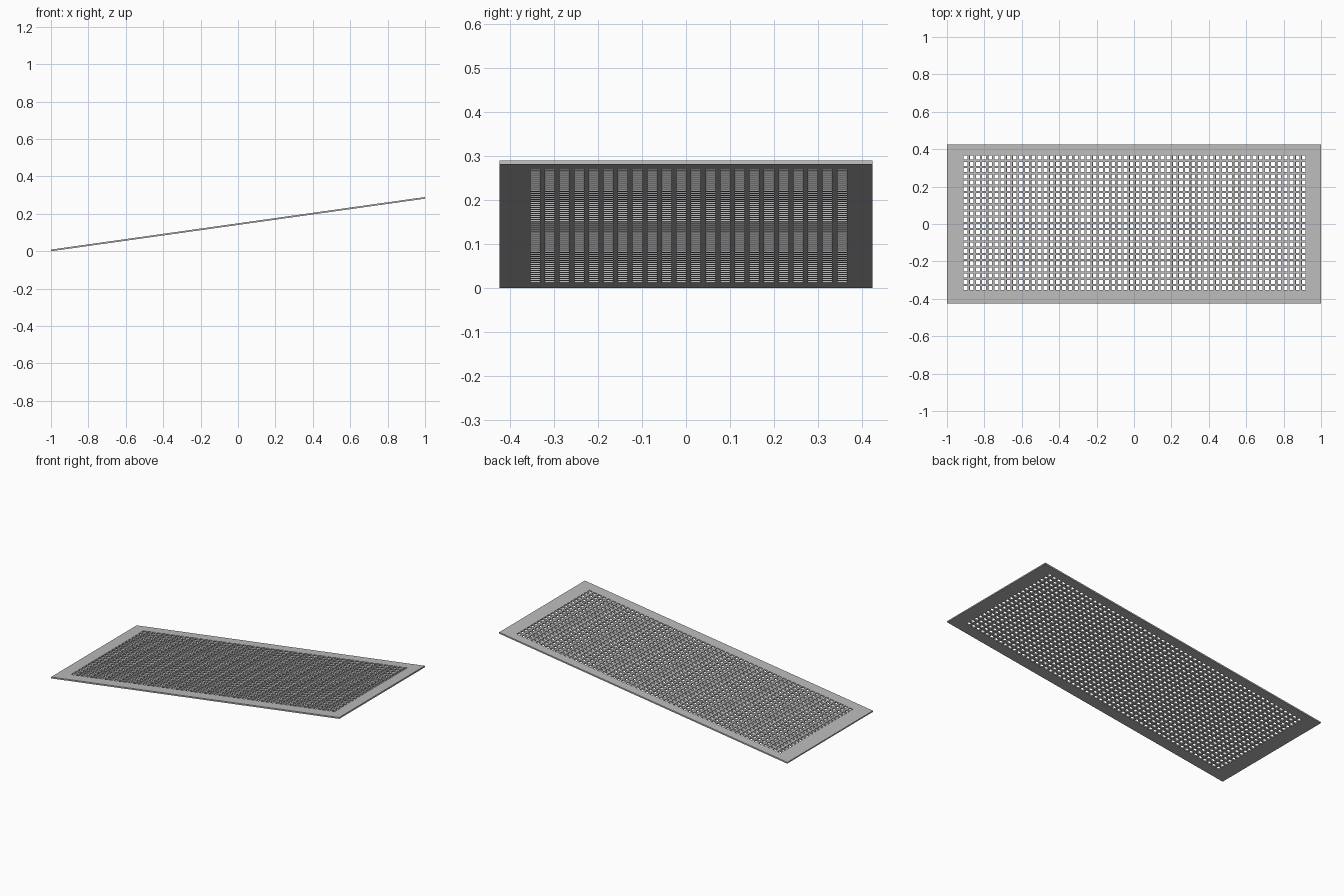
import bpy
import bmesh
import math
from mathutils import Matrix

cube = bpy.data.objects.get("Cube")
if cube:
    bpy.data.objects.remove(cube, do_unlink=True)

TILT = math.radians(8)
THICK = 0.0088
LENGTH = (2 - THICK * math.sin(TILT)) / math.cos(TILT)
WIDTH = 0.848
PITCH = 0.0332
HOLE = 0.0218

# Grey metal
metal = bpy.data.materials.new("grey metal")
metal.use_nodes = True
grey = (0.5, 0.5, 0.5, 1)
metal.diffuse_color = grey
metal.node_tree.nodes["Principled BSDF"].inputs["Base Color"].default_value = grey


def cuts(size, count, centre):
    """Edge positions across the plate: margin, then hole and bar in turn."""
    first = centre - PITCH * (count - 1) / 2
    lines = [-size / 2]
    for i in range(count):
        lines += [first + i * PITCH - HOLE / 2, first + i * PITCH + HOLE / 2]
    return lines + [size / 2]


xs = cuts(LENGTH, 56, 0.004)
ys = cuts(WIDTH, 22, 0.006)

# Perforated sheet: every cell except the hole cells (odd column and odd row)
bm = bmesh.new()
grid = [[bm.verts.new((x, y, -THICK / 2)) for y in ys] for x in xs]
for i in range(len(xs) - 1):
    for j in range(len(ys) - 1):
        if i % 2 and j % 2:
            continue
        bm.faces.new((grid[i][j], grid[i + 1][j], grid[i + 1][j + 1], grid[i][j + 1]))

# Thickness
top = bmesh.ops.extrude_face_region(bm, geom=bm.faces[:])["geom"]
bmesh.ops.translate(bm, vec=(0, 0, THICK),
                    verts=[g for g in top if isinstance(g, bmesh.types.BMVert)])
bm.normal_update()
bmesh.ops.recalc_face_normals(bm, faces=bm.faces[:])

# Tilt up towards +x and rest the low edge on the ground
bmesh.ops.transform(bm, matrix=Matrix.Rotation(-TILT, 4, "Y"), verts=bm.verts[:])
low = min(v.co.z for v in bm.verts)
bmesh.ops.translate(bm, vec=(0, 0, -low), verts=bm.verts[:])

mesh = bpy.data.meshes.new("perforated_plate")
bm.to_mesh(mesh)
bm.free()
mesh.materials.append(metal)
plate = bpy.data.objects.new("perforated_plate", mesh)
bpy.context.collection.objects.link(plate)
